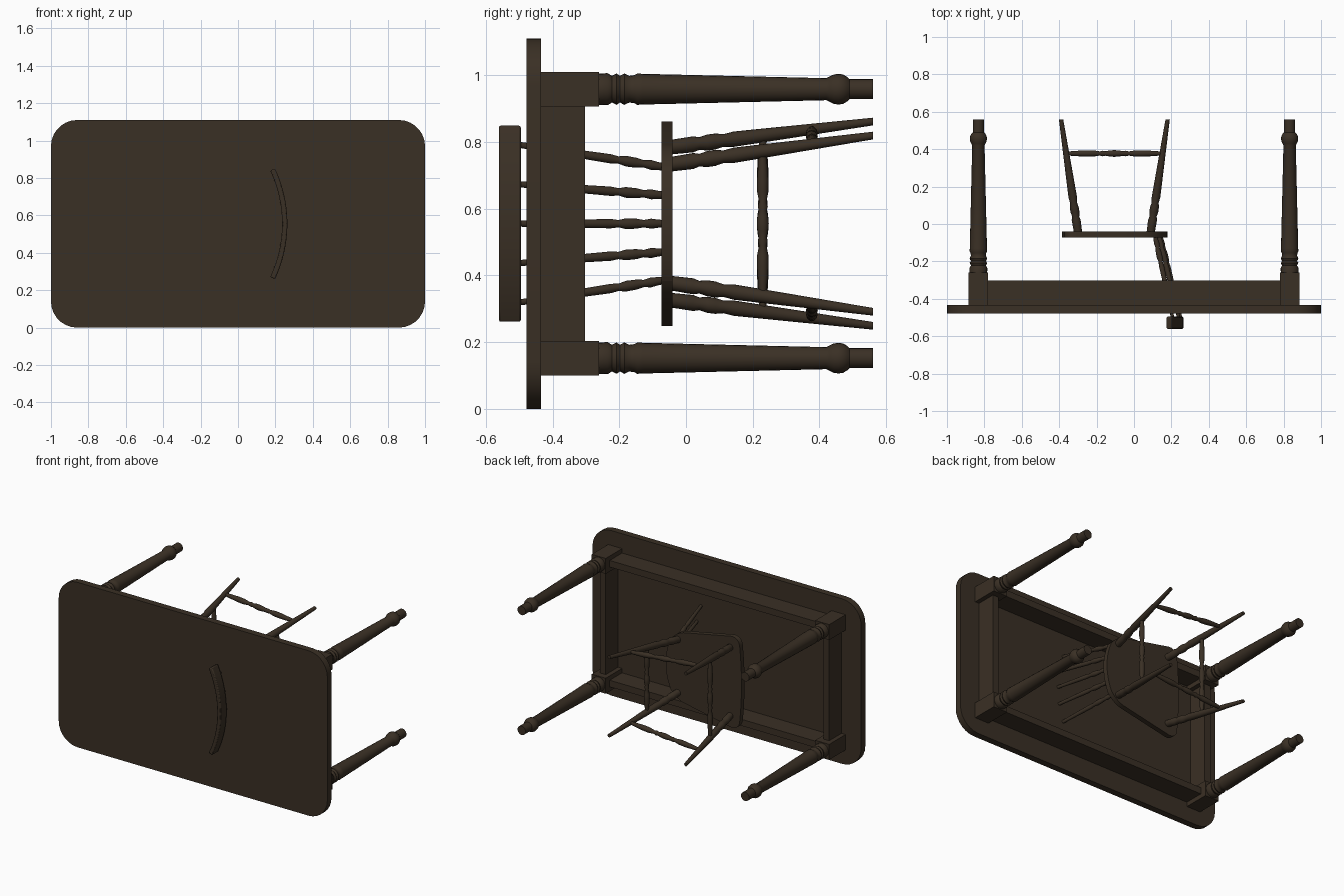
import bpy, bmesh, math
from mathutils import Vector

if "Cube" in bpy.data.objects:
    bpy.data.objects.remove(bpy.data.objects["Cube"])

wood = bpy.data.materials.new("dark brown wood")
wood.diffuse_color = (0.042, 0.029, 0.018, 1)
wood.use_nodes = True
wood.node_tree.nodes["Principled BSDF"].inputs["Base Color"].default_value = wood.diffuse_color
ZC = 0.555  # height of the symmetry plane shared by table and chair


def finish(name, bm, smooth=True):
    bmesh.ops.recalc_face_normals(bm, faces=bm.faces)
    me = bpy.data.meshes.new(name)
    bm.to_mesh(me)
    bm.free()
    me.materials.append(wood)
    ob = bpy.data.objects.new(name, me)
    bpy.context.collection.objects.link(ob)
    if smooth:
        bpy.ops.object.select_all(action='DESELECT')
        ob.select_set(True)
        bpy.context.view_layer.objects.active = ob
        bpy.ops.object.shade_smooth_by_angle(angle=math.radians(40))
    return ob


def box(name, x0, x1, y0, y1, z0, z1):
    bm = bmesh.new()
    bmesh.ops.create_cube(bm, size=1)
    for v in bm.verts:
        v.co = ((x0 + x1) / 2 + v.co.x * (x1 - x0),
                (y0 + y1) / 2 + v.co.y * (y1 - y0),
                (z0 + z1) / 2 + v.co.z * (z1 - z0))
    return finish(name, bm, False)


def turned(name, p0, p1, profile, sides=16):
    """Turned rod from p0 to p1; profile is (fraction, radius)."""
    p0, p1 = Vector(p0), Vector(p1)
    d = p1 - p0
    main = max(range(3), key=lambda i: abs(d[i]))
    a, b = [i for i in range(3) if i != main]
    bm = bmesh.new()
    rings = []
    for t, r in profile:
        ring = []
        for k in range(sides):
            ang = 2 * math.pi * k / sides
            co = p0 + d * t
            co[a] += r * math.cos(ang)
            co[b] += r * math.sin(ang)
            ring.append(bm.verts.new(co))
        rings.append(ring)
    for r0, r1 in zip(rings, rings[1:]):
        for k in range(sides):
            j = (k + 1) % sides
            bm.faces.new((r0[k], r0[j], r1[j], r1[k]))
    bm.faces.new(rings[0])
    bm.faces.new(rings[-1])
    return finish(name, bm)


def slab(name, outline, y0, y1):
    """Flat board: an x-z outline extruded along y."""
    bm = bmesh.new()
    f = bm.faces.new([bm.verts.new((x, y0, z)) for x, z in outline])
    ext = bmesh.ops.extrude_face_region(bm, geom=[f])
    for g in ext["geom"]:
        if isinstance(g, bmesh.types.BMVert):
            g.co.y = y1
    return finish(name, bm)


def rounded(points, steps=7):
    """Round each (x, z, radius) corner with a quadratic curve."""
    out = []
    for i, (x, z, r) in enumerate(points):
        p = Vector((x, z))
        q0 = p + (Vector(points[i - 1][:2]) - p).normalized() * r
        q1 = p + (Vector(points[(i + 1) % len(points)][:2]) - p).normalized() * r
        # cubic handles approximate a circular corner
        h0, h1 = q0.lerp(p, 0.55), q1.lerp(p, 0.55)
        for s in range(steps + 1):
            t = s / steps
            u = 1 - t
            out.append(q0 * u**3 + h0 * 3 * u * u * t + h1 * 3 * u * t * t + q1 * t**3)
    return out


# Table top
R = 0.14
slab("table_top", rounded([(-1, 0, R), (1, 0, R), (1, 1.11, R), (-1, 1.11, R)]), -0.478, -0.434)

# Table legs: square block plus turned shaft
LEG = [(-.262, .047), (-.235, .048), (-.222, .040), (-.208, .047), (-.198, .040), (-.185, .047),
       (-.17, .040), (-.155, .042), (-.146, .047), (-.13, .046), (.42, .033), (.43, .038),
       (.443, .044), (.457, .046), (.471, .044), (.484, .036), (.49, .030), (.56, .030)]
leg_profile = [((y + .262) / .822, r) for y, r in LEG]
LX, LZ, HB = 0.832, 0.403, 0.052
for sx, nx in ((-1, "left"), (1, "right")):
    for sz, nz in ((-1, "lower"), (1, "upper")):
        x, z = sx * LX, ZC + sz * LZ
        box(f"table_leg_block_{nx}_{nz}", x - HB, x + HB, -0.436, -0.26, z - HB, z + HB)
        turned(f"table_leg_{nx}_{nz}", (x, -0.262, z), (x, 0.56, z), leg_profile, 20)

# Apron boards
T = 0.022
for s, n in ((-1, "left"), (1, "right")):
    box(f"end_apron_{n}", s * LX - T, s * LX + T, -0.436, -0.303, ZC - LZ, ZC + LZ)
for s, n in ((-1, "lower"), (1, "upper")):
    z = ZC + s * LZ
    box(f"long_apron_{n}", -LX, LX, -0.436, -0.303, z - T, z + T)

# Chair seat: wide front at -x, narrower back at +x
half = [(0.178, 0.10, .08), (0.115, 0.222, .07), (-0.365, 0.318, .06), (-0.385, 0.12, .10)]
seat = [(x, ZC + z, r) for x, z, r in half] + [(x, ZC - z, r) for x, z, r in reversed(half)]
slab("chair_seat", rounded(seat, 5), -0.073, -0.04)

# Chair legs and stretchers
CHAIR_LEG = [(0, .022), (.06, .023), (.11, .024), (.14, .019), (.18, .024), (.22, .024), (.26, .019),
             (.31, .023), (.5, .020), (1, .0115)]
STRETCH = [(0, .010), (.1, .014), (.2, .017), (.28, .017), (.35, .011), (.38, .015), (.41, .012),
           (.45, .016), (.5, .018), (.55, .016), (.59, .012), (.62, .015), (.65, .011),
           (.72, .017), (.8, .017), (.9, .014), (1, .010)]


def chair_leg_point(end, s, y):
    t = (y + 0.04) / 0.6
    if end == "front":
        return Vector((-0.30 - 0.09 * t, y, ZC + s * (0.23 + 0.076 * t)))
    return Vector((0.09 + 0.09 * t, y, ZC + s * (0.179 + 0.085 * t)))


for end in ("front", "back"):
    for s, n in ((-1, "lower"), (1, "upper")):
        turned(f"chair_{end}_leg_{n}", chair_leg_point(end, s, -0.045),
               chair_leg_point(end, s, 0.56), CHAIR_LEG)
    turned(f"chair_{end}_stretcher", chair_leg_point(end, -1, 0.23),
           chair_leg_point(end, 1, 0.23), STRETCH, 12)
for s, n in ((-1, "lower"), (1, "upper")):
    turned(f"chair_side_stretcher_{n}", chair_leg_point("front", s, 0.377),
           chair_leg_point("back", s, 0.377), STRETCH, 12)

# Chair back rail: curved bar
RAD = 0.68


def arc(radius, dz):
    return 0.25 - RAD + math.sqrt(radius ** 2 - dz ** 2)


N = 16
outer, inner = [], []
A = math.asin(0.29 / RAD)
for i in range(N + 1):
    a = -A + 2 * A * i / N
    for lst, r in ((outer, RAD + 0.014), (inner, RAD - 0.014)):
        lst.append((0.25 - RAD + r * math.cos(a), ZC + r * math.sin(a)))
rail = slab("chair_back_rail", outer + inner[::-1], -0.561, -0.495)
bev = rail.modifiers.new("soft edges", 'BEVEL')
bev.width = 0.006
bev.segments = 2
bev.limit_method = 'ANGLE'
bev.angle_limit = math.radians(50)

# Chair back spindles, fanning out from seat to rail
SPINDLE = [(0, .011), (.05, .012), (.1, .015), (.15, .011), (.2, .015), (.27, .016), (.32, .011),
           (.37, .014), (.5, .013), (1, .009)]
for i in range(-2, 3):
    z0, z1 = 0.0845 * i, 0.1185 * i
    turned(f"chair_spindle_{i + 3}", (0.14 - 0.007 * i * i, -0.06, ZC + z0),
           (arc(RAD, z1), -0.505, ZC + z1), SPINDLE, 12)
